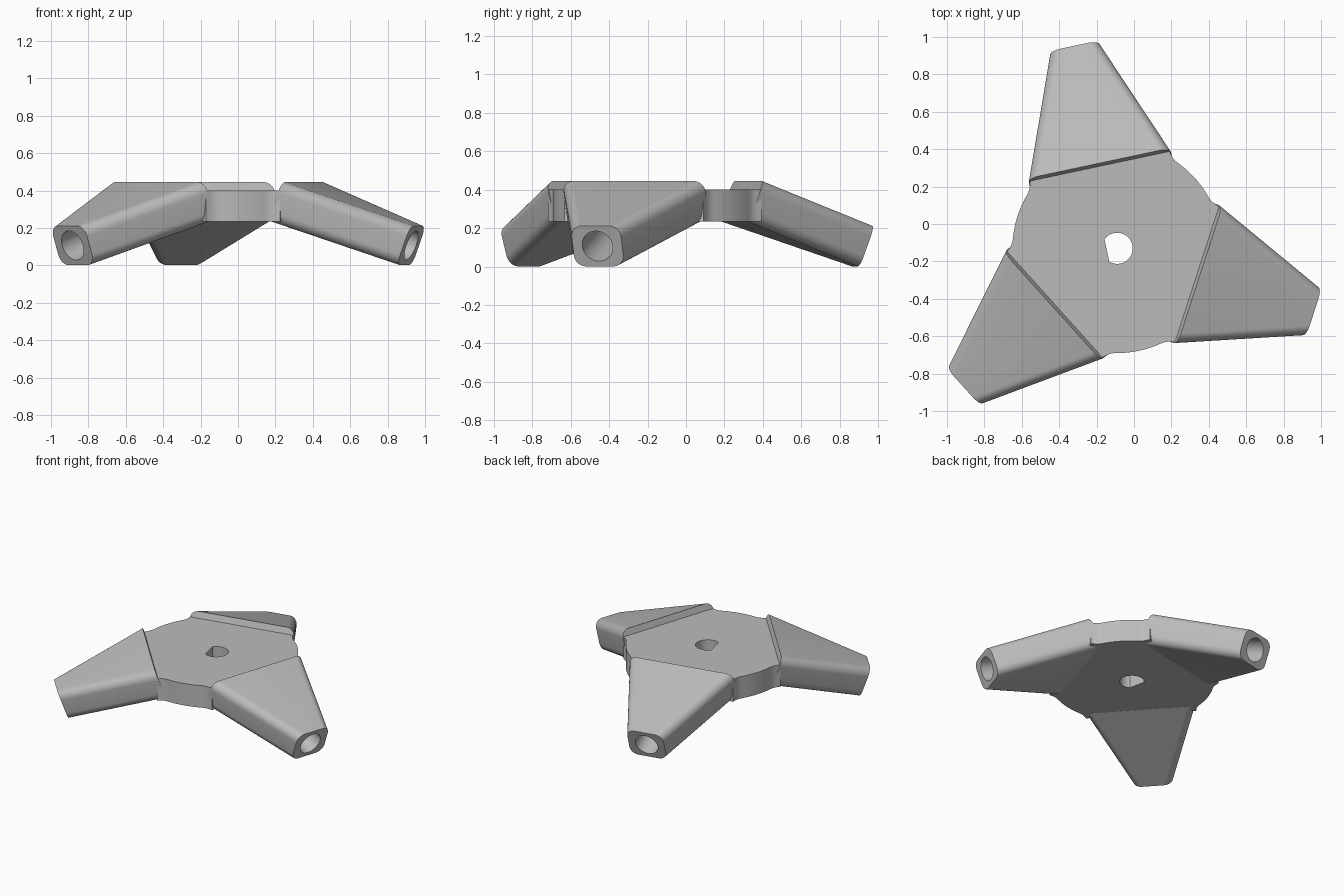
import bpy, bmesh
from math import sin, cos, pi, radians
from mathutils import Matrix, Vector

cube = bpy.data.objects.get("Cube")
if cube:
    bpy.data.objects.remove(cube, do_unlink=True)

CENTRE = Vector((-0.09, -0.13, 0))
ARM_ANGLES = (102, 222, 342)
TILT = radians(20)

grey = bpy.data.materials.new("plain_grey")
grey.use_nodes = True
grey.diffuse_color = (0.5, 0.5, 0.5, 1)
grey.node_tree.nodes["Principled BSDF"].inputs["Base Color"].default_value = (0.5, 0.5, 0.5, 1)


def loft(name, loops, closed=False):
    """Skin equal-length loops in order, then cap the ends or join them."""
    bm = bmesh.new()
    rings = [[bm.verts.new(p) for p in loop] for loop in loops]
    pairs = list(zip(rings, rings[1:]))
    if closed:
        pairs.append((rings[-1], rings[0]))
    else:
        bm.faces.new(rings[0])
        bm.faces.new(rings[-1])
    n = len(rings[0])
    for a, b in pairs:
        for i in range(n):
            j = (i + 1) % n
            bm.faces.new((a[i], a[j], b[j], b[i]))
    bmesh.ops.recalc_face_normals(bm, faces=bm.faces)
    mesh = bpy.data.meshes.new(name)
    bm.to_mesh(mesh)
    bm.free()
    mesh.materials.append(grey)
    obj = bpy.data.objects.new(name, mesh)
    bpy.context.collection.objects.link(obj)
    bpy.ops.object.select_all(action='DESELECT')
    obj.select_set(True)
    bpy.context.view_layer.objects.active = obj
    bpy.ops.object.shade_smooth_by_angle(angle=radians(30))
    return obj


# Hub: round plate with small fillets running out to the arm corners
def hub_radius(deg):
    off = min(abs((deg - a + 180) % 360 - 180) for a in ARM_ANGLES)
    if off > 40:
        u = max(0, (47 - off) / 7)
    else:
        u = max(0, (off - 34) / 6)
    return 0.56 + 0.032 * u * u


# Shaft hole: circle with one flat side
def hole_radius(deg):
    c = cos(radians(deg - 192))
    return min(0.083, 0.056 / c) if c > 0.1 else 0.083


def polar(radius, z):
    return [CENTRE + Vector((radius(d) * cos(radians(d)), radius(d) * sin(radians(d)), z))
            for d in range(0, 360, 2)]


TOP, BOTTOM = 0.40, 0.235
loft("hub", [polar(hub_radius, TOP), polar(hole_radius, TOP),
             polar(hole_radius, BOTTOM), polar(hub_radius, BOTTOM)], closed=True)

# Arms: tapered rounded bars tilted downwards, with a bore in the outer end
THICK, LENGTH, BORE, SEG = 0.224, 0.683, 0.083, 10


def rounded_section(x, half_width, r=0.06):
    pts = []
    for q, (sy, sz) in enumerate(((1, 1), (-1, 1), (-1, -1), (1, -1))):
        for k in range(SEG):
            a = pi / 2 * (q + k / (SEG - 1))
            pts.append(Vector((x, sy * (half_width - r) + r * cos(a),
                               sz * (THICK / 2 - r) + r * sin(a) - THICK / 2)))
    return pts


def bore_section(x):
    n = 4 * SEG
    return [Vector((x, BORE * cos(2 * pi * (i + 0.5) / n),
                    BORE * sin(2 * pi * (i + 0.5) / n) - THICK / 2)) for i in range(n)]


arm_loops = [rounded_section(0, 0.388), rounded_section(LENGTH, 0.135),
             bore_section(LENGTH), bore_section(LENGTH - 0.4)]

for name, angle in zip(("back_arm", "right_arm", "left_arm"), ARM_ANGLES):
    place = (Matrix.Translation(CENTRE) @ Matrix.Rotation(radians(angle), 4, 'Z')
             @ Matrix.Translation((0.465, 0, 0.445)) @ Matrix.Rotation(TILT, 4, 'Y'))
    loft(name, [[place @ p for p in loop] for loop in arm_loops])
